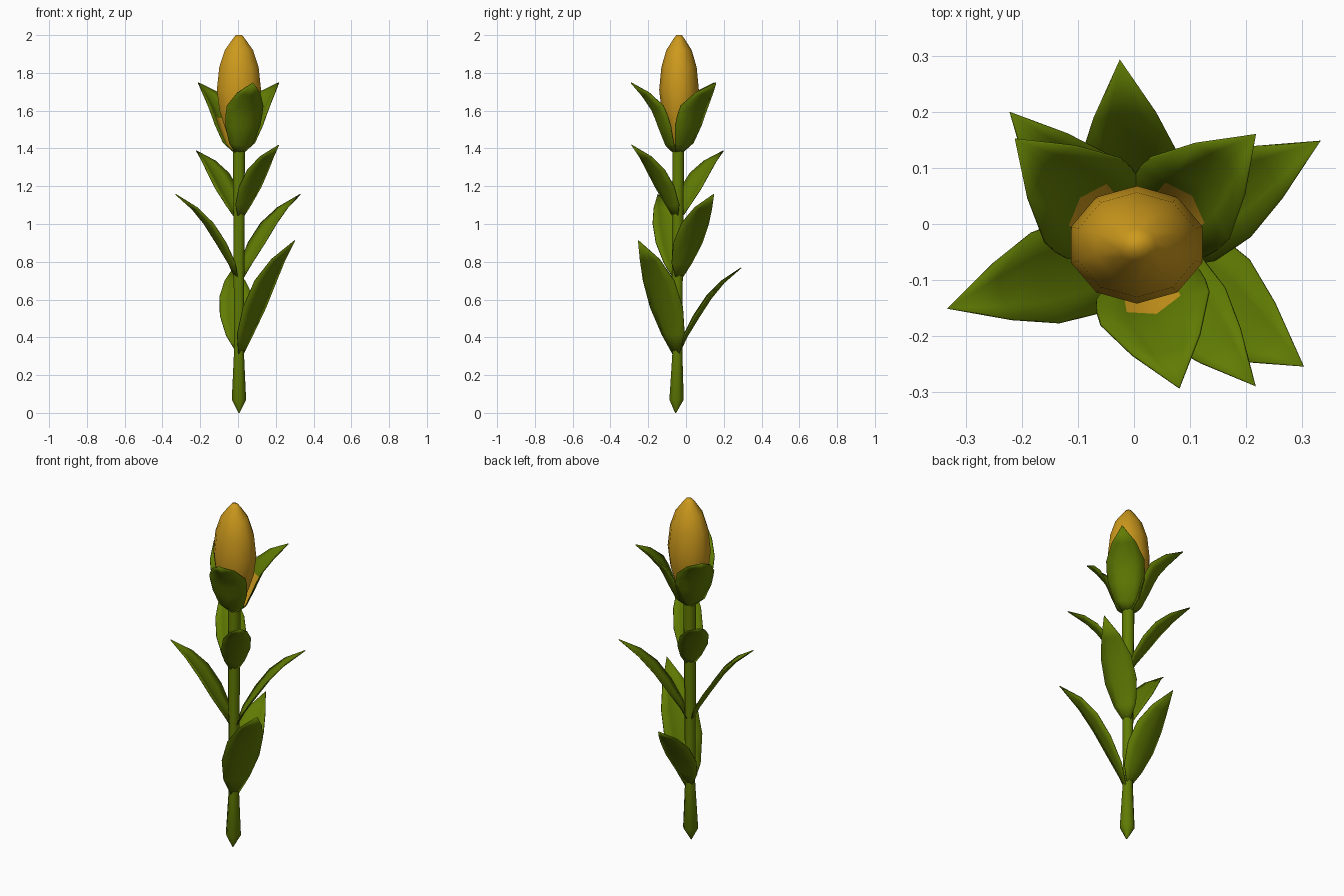
import bpy, math

if "Cube" in bpy.data.objects:
    bpy.data.objects.remove(bpy.data.objects["Cube"])

CX, CY = 0.005, -0.045   # stem axis


def material(name, rgb):
    m = bpy.data.materials.new(name)
    m.diffuse_color = (*rgb, 1)
    m.use_nodes = True
    m.node_tree.nodes["Principled BSDF"].inputs["Base Color"].default_value = m.diffuse_color
    return m


GREEN = material("leaf green", (0.118, 0.2, 0.001))
ORANGE = material("bud orange", (0.61, 0.32, 0.012))


def make(name, verts, faces, mats):
    me = bpy.data.meshes.new(name)
    me.from_pydata(verts, [], faces)
    me.update()
    ob = bpy.data.objects.new(name, me)
    bpy.context.collection.objects.link(ob)
    for m in mats:
        me.materials.append(m)
    bpy.ops.object.select_all(action='DESELECT')
    ob.select_set(True)
    bpy.context.view_layer.objects.active = ob
    bpy.ops.object.shade_smooth_by_angle(angle=math.radians(55))
    return ob


def lathe(name, rings, n, mat):
    """rings: (z, rx, ry, y offset) stacked on the stem axis, capped."""
    verts, faces = [], []
    for z, rx, ry, dy in rings:
        for k in range(n):
            a = 2 * math.pi * (k + 0.5) / n
            verts.append((CX + rx * math.cos(a), CY + dy + ry * math.sin(a), z))
    for i in range(len(rings) - 1):
        for k in range(n):
            j = (k + 1) % n
            faces.append((i*n + k, i*n + j, i*n + n + j, i*n + n + k))
    faces.append(tuple(reversed(range(n))))
    faces.append(tuple(range(len(verts) - n, len(verts))))
    return make(name, verts, faces, [mat])


# rows: (height fraction, outward fraction, width fraction)
LEAF = [(0, 0.04, 0.2), (0.17, 0.145, 0.70), (0.40, 0.33, 1.0),
        (0.63, 0.525, 0.95), (0.82, 0.73, 0.60), (1, 1, 0)]
SEPAL = [(0, 0.04, 0.2), (0.12, 0.24, 0.66), (0.36, 0.39, 0.95),
         (0.50, 0.47, 1.0), (0.62, 0.55, 1.0), (0.82, 0.76, 0.62), (1, 1, 0)]
COLS = (-1, -0.5, 0, 0.5, 1)


def leaf(name, tip, z0, half, rows, cup, lining=0):
    """Cupped blade from the stem to the tip; the inner base may be lined orange."""
    dx, dy = tip[0] - CX, tip[1] - CY
    reach, rise = math.hypot(dx, dy), tip[2] - z0
    c, s = dx / reach, dy / reach
    pts = [(o * reach, z0 + h * rise) for h, o, w in rows]
    verts, faces, slots = [], [], []
    for i, (o, z) in enumerate(pts):
        w = rows[i][2]
        a, b = pts[max(i - 1, 0)], pts[min(i + 1, len(pts) - 1)]
        to, tz = b[0] - a[0], b[1] - a[1]
        ln = math.hypot(to, tz)
        for u in COLS if w else (0,):
            lift = cup * w * abs(u)
            r, zz = o - lift * tz / ln, z + lift * to / ln
            verts.append((CX + c*r - s*u*w*half, CY + s*r + c*u*w*half, zz))
    n, m = len(rows), len(COLS)
    for i in range(n - 1):
        for k in range(m - 1):
            q = m * i + k
            faces.append((q, q + m, q + m + 1, q + 1) if i < n - 2
                         else (q, m * (n - 1), q + 1))
            slots.append(0 if i < lining and k in (1, 2) else 1)
    ob = make(name, verts, faces, [ORANGE, GREEN])
    for p, slot in zip(ob.data.polygons, slots):
        p.material_index = slot
    # thickness; outer shell is always green
    so = ob.modifiers.new("thickness", 'SOLIDIFY')
    so.thickness, so.offset = 0.005, -1
    so.material_offset = so.material_offset_rim = 1
    return ob


# stem with pointed foot
lathe("stem", [(0, 0.003, 0.003, -0.01), (0.07, 0.041, 0.041, -0.005),
               (0.35, 0.027, 0.027, 0), (0.8, 0.031, 0.031, 0),
               (1.42, 0.034, 0.034, 0.004)], 8, GREEN)

# bud
PROFILE = [(1.39, 0.2), (1.48, 0.55), (1.60, 0.88), (1.71, 1.0),
           (1.83, 0.89), (1.92, 0.64), (1.98, 0.28), (2.0, 0.14)]
lathe("bud", [(z, 0.123 * r, 0.105 * r, 0.008) for z, r in PROFILE], 10, ORANGE)

# three sepals around the bud
for i, tip in enumerate([(0.08, -0.29, 1.75), (0.215, 0.158, 1.75), (-0.21, 0.15, 1.75)]):
    leaf(f"sepal_{i + 1}", tip, 1.37, 0.10, SEPAL, 0.04, lining=3)

# stem leaves in opposite pairs: tip, base height, half width
LEAVES = [((0.215, -0.287, 1.42), 1.03, 0.077), ((-0.22, 0.198, 1.39), 1.03, 0.08),
          ((0.33, 0.147, 1.16), 0.71, 0.088), ((-0.33, -0.15, 1.16), 0.71, 0.088),
          ((0.30, -0.252, 0.915), 0.31, 0.105), ((-0.025, 0.29, 0.77), 0.33, 0.092)]
for i, (tip, z0, half) in enumerate(LEAVES):
    leaf(f"leaf_{i + 1}", tip, z0, half, LEAF, 0.022)
